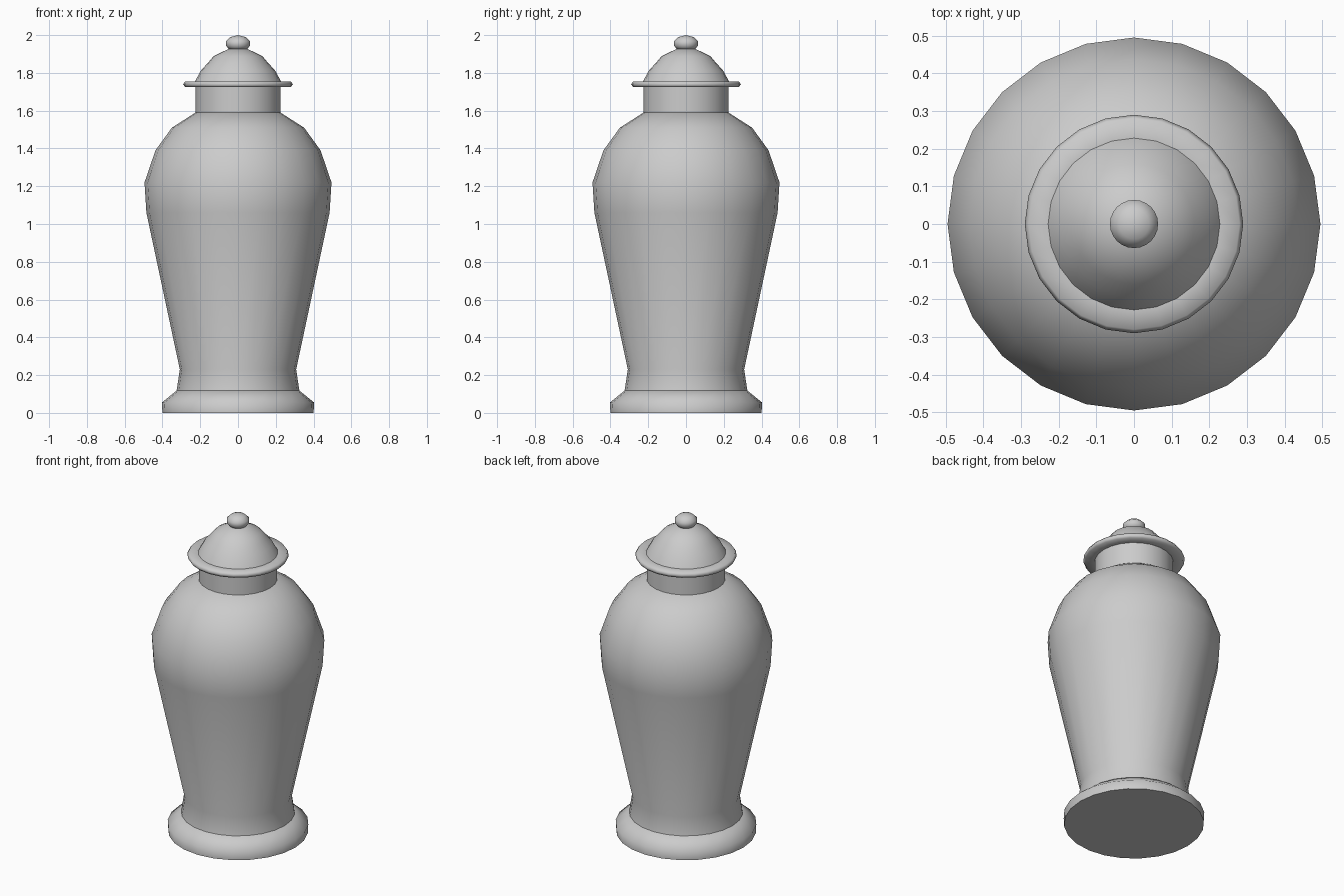
import bpy
import bmesh
from math import radians, sin, cos, tau

cube = bpy.data.objects.get("Cube")
if cube:
    bpy.data.objects.remove(cube, do_unlink=True)

SIDES = 24

# Single plain grey glaze
glaze = bpy.data.materials.new("grey_glaze")
glaze.use_nodes = True
GREY = (0.6, 0.6, 0.6, 1.0)
glaze.diffuse_color = GREY
glaze.node_tree.nodes["Principled BSDF"].inputs["Base Color"].default_value = GREY


def lathe(name, profile, sharp=60):
    """Turn a bottom-to-top (radius, height) profile about z; radius 0 makes a pole."""
    bm = bmesh.new()
    rings = []
    for r, z in profile:
        count = SIDES if r > 0 else 1
        rings.append([bm.verts.new((r * cos(tau * i / SIDES), r * sin(tau * i / SIDES), z))
                      for i in range(count)])
    for low, high in zip(rings, rings[1:]):
        for i in range(SIDES):
            j = (i + 1) % SIDES
            if len(low) == 1:
                bm.faces.new((low[0], high[j], high[i]))
            elif len(high) == 1:
                bm.faces.new((low[i], low[j], high[0]))
            else:
                bm.faces.new((low[i], low[j], high[j], high[i]))
    # Close open ends with flat caps
    if len(rings[0]) > 1:
        bm.faces.new(rings[0][::-1])
    if len(rings[-1]) > 1:
        bm.faces.new(rings[-1])
    mesh = bpy.data.meshes.new(name)
    bm.to_mesh(mesh)
    bm.free()
    mesh.materials.append(glaze)
    obj = bpy.data.objects.new(name, mesh)
    bpy.context.collection.objects.link(obj)
    bpy.ops.object.select_all(action="DESELECT")
    obj.select_set(True)
    bpy.context.view_layer.objects.active = obj
    bpy.ops.object.shade_smooth_by_angle(angle=radians(sharp))
    return obj


# Flared foot ring
lathe("foot", [(0.4, 0), (0.403, 0.055), (0.325, 0.118)])

# Tapered body with rounded shoulder
lathe("body", [(0.325, 0.118), (0.308, 0.23), (0.485, 1.06), (0.495, 1.22),
               (0.437, 1.39), (0.35, 1.51), (0.225, 1.59)])

# Straight neck
lathe("neck", [(0.225, 1.59), (0.225, 1.73)])

# Lid: thin rounded rim, dome and knob
lathe("lid_rim", [(0.228, 1.724), (0.28, 1.724), (0.29, 1.74), (0.28, 1.755), (0.228, 1.755)], 80)
lathe("lid_dome", [(0.228, 1.755), (0.195, 1.815), (0.16, 1.852), (0.13, 1.888), (0.05, 1.927)])
lathe("lid_knob", [(0.045, 1.922), (0.063, 1.943), (0.064, 1.968), (0.04, 1.99), (0, 2)], 80)
